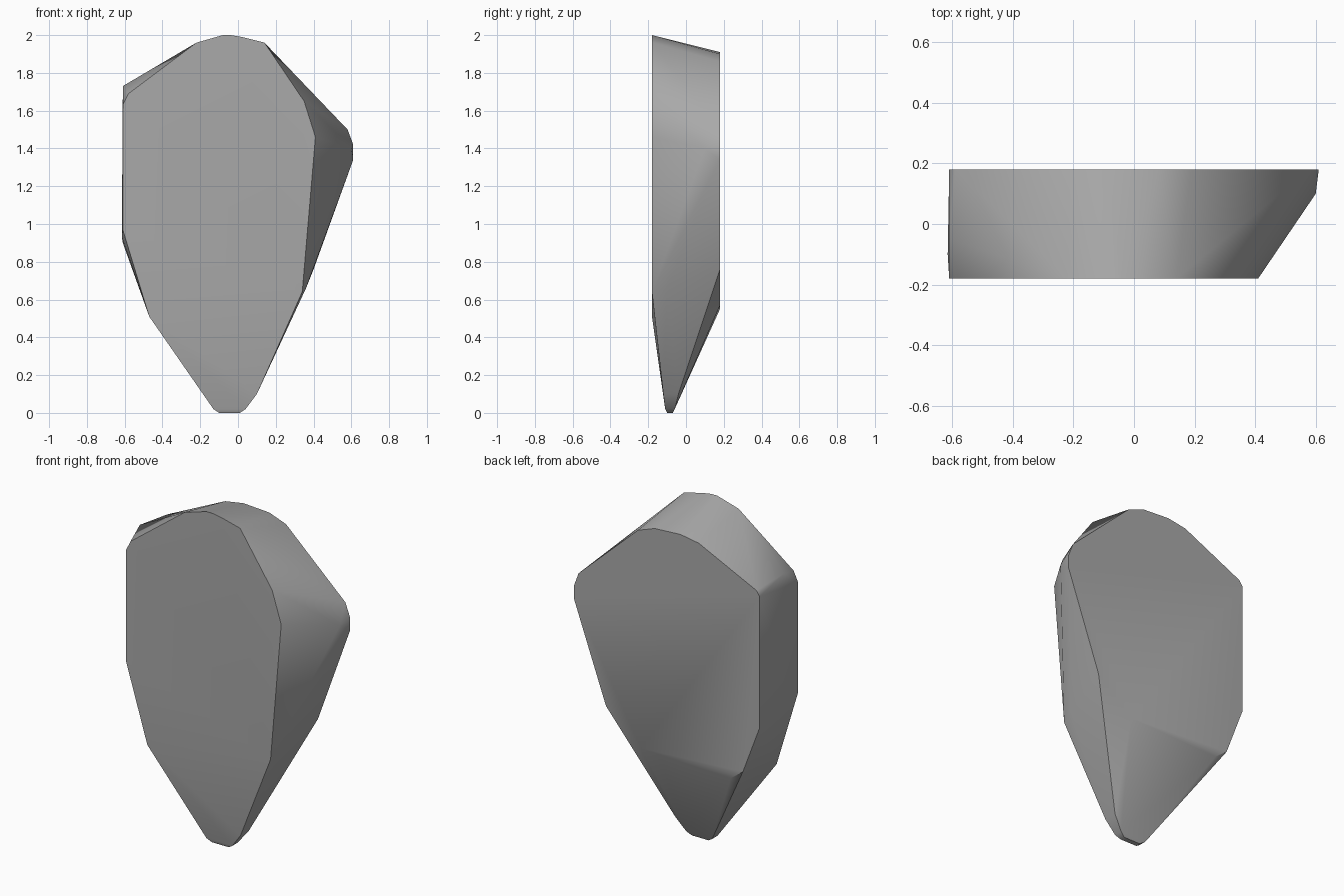
import bpy
import bmesh
import math

# Remove only the default cube
default_cube = bpy.data.objects.get("Cube")
if default_cube:
    bpy.data.objects.remove(default_cube, do_unlink=True)

HALF_DEPTH = 0.18


def make_material(name, colour):
    """Flat material whose viewport and render colours agree."""
    material = bpy.data.materials.new(name)
    material.use_nodes = True
    material.diffuse_color = colour
    material.node_tree.nodes["Principled BSDF"].inputs["Base Color"].default_value = colour
    return material


def place_outline(outline, depth):
    """Stand an (x, z) outline upright at the given depth."""
    return [(x, depth, z) for x, z in outline]


def convex_solid(name, points, material, smooth_angle):
    """Wrap the points in a convex skin and merge its coplanar faces."""
    bm = bmesh.new()
    for point in points:
        bm.verts.new(point)
    hull = bmesh.ops.convex_hull(bm, input=bm.verts[:])
    loose = {v for v in hull["geom_interior"] + hull["geom_unused"]
             if isinstance(v, bmesh.types.BMVert)}
    bmesh.ops.delete(bm, geom=list(loose), context="VERTS")
    bmesh.ops.dissolve_limit(bm, angle_limit=math.radians(1),
                             verts=bm.verts[:], edges=bm.edges[:])
    bmesh.ops.recalc_face_normals(bm, faces=bm.faces[:])
    mesh = bpy.data.meshes.new(name)
    bm.to_mesh(mesh)
    bm.free()
    mesh.materials.append(material)
    solid = bpy.data.objects.new(name, mesh)
    bpy.context.collection.objects.link(solid)
    bpy.ops.object.select_all(action="DESELECT")
    solid.select_set(True)
    bpy.context.view_layer.objects.active = solid
    bpy.ops.object.shade_smooth_by_angle(angle=math.radians(smooth_angle))
    return solid


# Flat front slab face, clockwise from the crown
front_outline = [
    (-0.04, 2), (0.02, 1.99), (0.14, 1.96), (0.35, 1.65), (0.41, 1.46),
    (0.4, 1.33), (0.34, 0.64), (-0.47, 0.51), (-0.61, 0.97),
    (-0.61, 1.63), (-0.58, 1.69), (-0.22, 1.96), (-0.08, 2),
]

# Flat back slab face, clockwise from the crown
back_outline = [
    (-0.09, 1.91), (0.08, 1.9), (0.19, 1.86), (0.58, 1.5), (0.61, 1.42),
    (0.61, 1.34), (0.4, 0.76), (0.17, 0.57), (-0.42, 0.55),
    (-0.5, 0.61), (-0.61, 0.9), (-0.61, 1.68), (-0.59, 1.71), (-0.21, 1.89),
]

# Rounded tip: narrow rings that shrink towards the ground
tip_points = []
for left, right, front, back, height in [
    (-0.18, 0.1, -0.12, -0.04, 0.1),
    (-0.13, 0.04, -0.11, -0.06, 0.02),
    (-0.1, 0.01, -0.1, -0.07, 0),
]:
    tip_points += [(x, y, height) for x in (left, right) for y in (front, back)]

# Worn corners between the two slab faces
corner_points = [
    (0.6, 0.1, 1.4),
    (0.36, -0.1, 0.66),
    (0.14, -0.08, 0.2),
    (-0.61, -0.05, 1.73),
    (-0.615, -0.1, 0.93),
]

stone = make_material("stone grey", (0.4, 0.4, 0.4, 1))
convex_solid(
    "rock_shard",
    place_outline(front_outline, -HALF_DEPTH)
    + place_outline(back_outline, HALF_DEPTH)
    + tip_points + corner_points,
    stone, 38)
